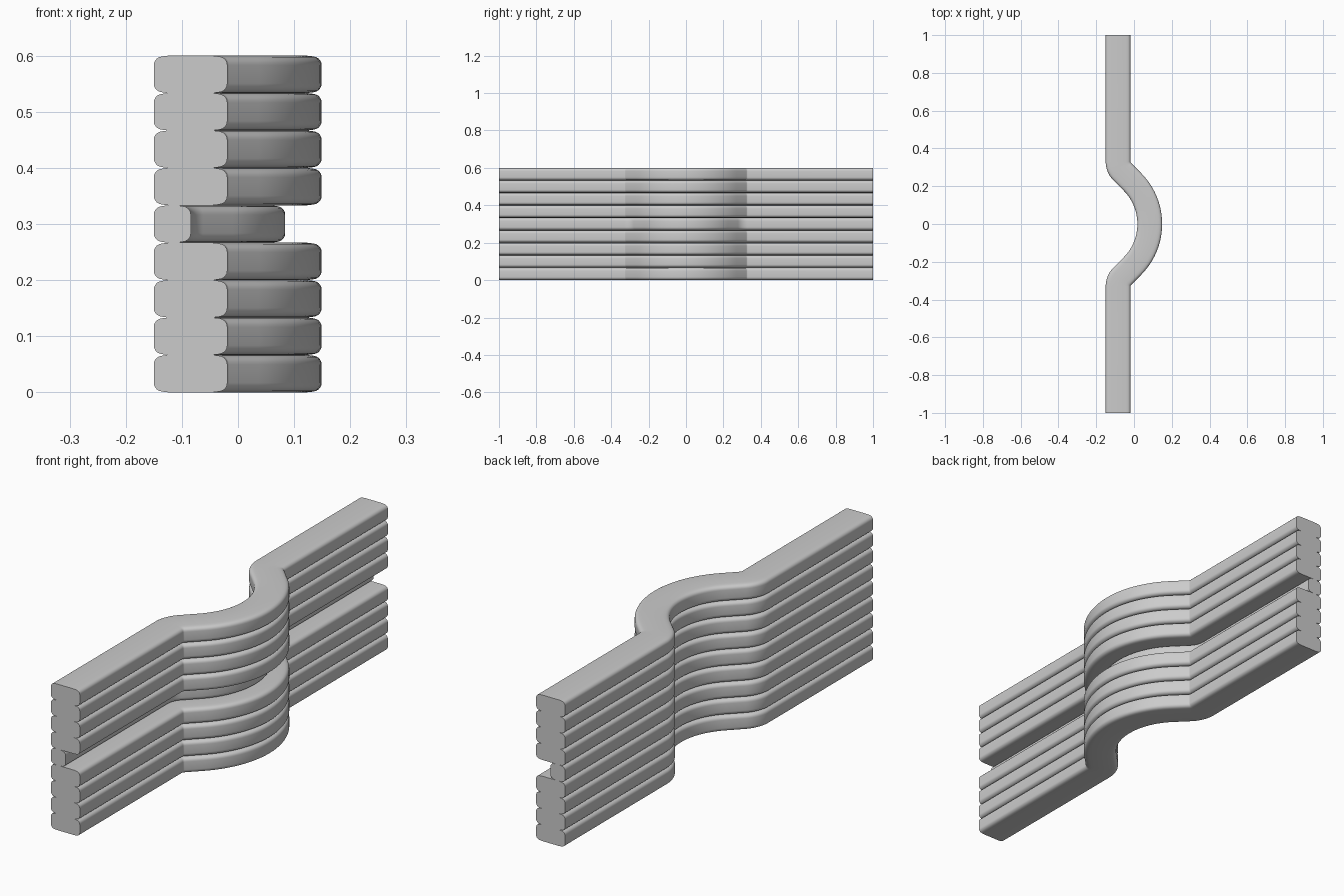
import bpy, bmesh, math

if "Cube" in bpy.data.objects:
    bpy.data.objects.remove(bpy.data.objects["Cube"])

X0, PEAK = -0.15, 0.018      # back edge on the straights and at the bump
Y_BEND = 0.33                # where the bend starts
R_OUT = 0.14                 # radius of the reverse bend
COUNT, H = 9, 0.6 / 9        # stacked slats

# Radius of the central arc so that the 45 degree tangents meet
R_IN = (Y_BEND - (PEAK - X0)) / (math.sqrt(2) - 1) - R_OUT


def half_path():
    """Back edge from the bump's peak to the +y end: (x, y, normal angle)."""
    pts = []
    for i in range(13):
        a = math.radians(45) * i / 12
        pts.append((PEAK - R_IN + R_IN * math.cos(a), R_IN * math.sin(a), a))
    for i in range(13):
        a = math.radians(45) * (1 - i / 12)
        pts.append((X0 + R_OUT - R_OUT * math.cos(a),
                    Y_BEND - R_OUT * math.sin(a), a))
    pts.append((X0, 1.0, 0.0))
    return pts


def slat_profile(w):
    """Rounded slat cross-section: (distance from back edge, height)."""
    corner = [(0.026, 0), (0.016, 0.0012), (0.010, 0.0025), (0.0055, 0.005),
              (0.0025, 0.0085), (0.0007, 0.012), (0, 0.017)]
    low = corner[::-1] + [(w - d, z) for d, z in corner]
    return low + [(d, H - z) for d, z in reversed(low)]


def slat(name, z0, w):
    half = half_path()
    path = [(x, -y, -a) for x, y, a in reversed(half[1:])] + half
    prof = slat_profile(w)
    bm = bmesh.new()
    rings = [[bm.verts.new((x + d * math.cos(a), y + d * math.sin(a), z0 + z))
              for d, z in prof] for x, y, a in path]
    n = len(prof)
    for r, s in zip(rings, rings[1:]):
        for i in range(n):
            j = (i + 1) % n
            bm.faces.new((r[i], r[j], s[j], s[i]))
    bm.faces.new(rings[0])
    bm.faces.new(rings[-1][::-1])
    bmesh.ops.recalc_face_normals(bm, faces=bm.faces)
    me = bpy.data.meshes.new(name)
    bm.to_mesh(me)
    bm.free()
    ob = bpy.data.objects.new(name, me)
    bpy.context.collection.objects.link(ob)
    bpy.ops.object.select_all(action='DESELECT')
    ob.select_set(True)
    bpy.context.view_layer.objects.active = ob
    bpy.ops.object.shade_smooth_by_angle(angle=math.radians(35))


# Stack of slats, with a thinner recessed one in the middle
for k in range(COUNT):
    middle = k == COUNT // 2
    slat("recessed_middle_slat" if middle else f"slat_{k + 1}",
         k * H, 0.066 if middle else 0.131)
